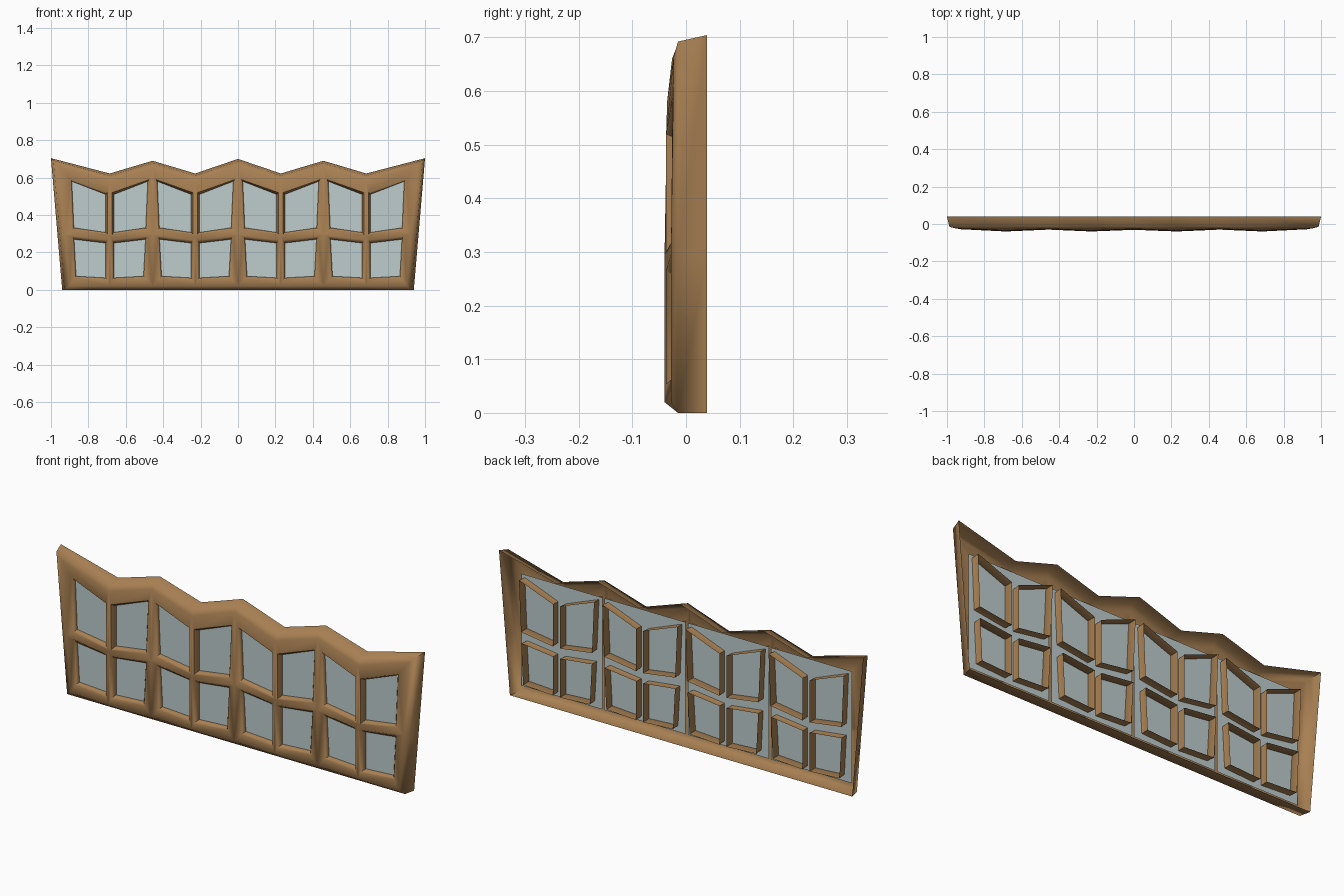
import bpy
import bmesh
import math

cube = bpy.data.objects.get("Cube")
if cube:
    bpy.data.objects.remove(cube, do_unlink=True)


def material(name, color):
    m = bpy.data.materials.new(name)
    m.use_nodes = True
    m.diffuse_color = (*color, 1)
    m.node_tree.nodes["Principled BSDF"].inputs["Base Color"].default_value = (*color, 1)
    return m


def finish(bm, name, mat):
    mesh = bpy.data.meshes.new(name)
    bm.to_mesh(mesh)
    bm.free()
    mesh.materials.append(mat)
    ob = bpy.data.objects.new(name, mesh)
    bpy.context.collection.objects.link(ob)
    return ob


wood = material("warm wood", (0.39, 0.215, 0.085))
glass = material("pale glass", (0.52, 0.61, 0.61))

BAY = 0.457          # width of one window bay
BACK = 0.039         # open rear edge of the frame
RAIL = 0.295         # height of the middle rail
TOPS = [0.70, 0.622, 0.69, 0.622, 0.704]     # crest heights from the middle outwards
FRONT = [-0.031, -0.04, -0.03, -0.04, -0.028]  # front depth of each post


def rim_point(col, row, ring):
    """Point of the column/row grid; ring 0 is the face, 1 the shoulder, 2 the rear."""
    k, side = abs(col), (1 if col > 0 else -1)
    inset = (0.04, 0.012, 0.0)[ring]
    z = (0.02 * (ring == 0), RAIL, TOPS[k] - inset)[row]
    y = (FRONT[k], -0.015, BACK)[ring]
    if row == 2 and ring == 0:
        y += 0.005
    x = k * BAY / 2
    if k == 4:
        x = 0.94 + 0.06 * z / TOPS[4] - inset
    return (x * side, y, z)


# Wooden frame: a shell with rolled edges, open at the rear
bm = bmesh.new()
cache = {}


def vert(*key):
    if key not in cache:
        cache[key] = bm.verts.new(rim_point(*key))
    return cache[key]


def bridge(a, b):
    for i in range(len(a)):
        j = (i + 1) % len(a)
        bm.faces.new((a[i], a[j], b[j], b[i]))


cols = range(-4, 5)
outline = [(c, 0) for c in cols] + [(4, 1)] + [(c, 2) for c in reversed(cols)] + [(-4, 1)]
for ring in (0, 1):
    bridge([vert(c, r, ring) for c, r in outline], [vert(c, r, ring + 1) for c, r in outline])


def opening(center, side, row):
    """Corners of one pane opening, starting at the bottom of the slim post."""
    if row:
        profile = [(0.022, 0.307), (0.192, 0.332), (0.203, 0.58), (0.022, 0.51)]
    else:
        profile = [(0.022, 0.064), (0.18, 0.073), (0.191, 0.27), (0.022, 0.25)]
    return [(center + side * x, z) for x, z in profile]


for bay in (-3, -1, 1, 3):
    for side in (-1, 1):
        edge = bay + side
        for row in (0, 1):
            corners = opening(bay * BAY / 2, side, row)
            cell = [vert(bay, row, 0), vert(edge, row, 0),
                    vert(edge, row + 1, 0), vert(bay, row + 1, 0)]
            lip, throat, rear = [], [], []
            for i, (x, z) in enumerate(corners):
                post = -side if i in (0, 3) else side
                up = 1 if i > 1 else -1
                y = FRONT[abs(bay if i in (0, 3) else edge)]
                spread = 0.016 if (i > 1 and row == 0) else 0.01
                lip.append(bm.verts.new((x + post * 0.009, y + 0.003, z + up * spread)))
                throat.append(bm.verts.new((x, -0.015, z)))
                rear.append(bm.verts.new((x + post * 0.003, 0.037, z + up * 0.003)))
            bridge(cell, lip)
            bridge(lip, throat)
            bridge(throat, rear)

bmesh.ops.recalc_face_normals(bm, faces=bm.faces)
# Make sure the shell faces outwards, judged by the front faces
if sum(f.normal.y * f.calc_area() for f in bm.faces) > 0:
    bmesh.ops.reverse_faces(bm, faces=bm.faces)
frame = finish(bm, "window_frame", wood)
bpy.context.view_layer.objects.active = frame
frame.select_set(True)
bpy.ops.object.shade_smooth_by_angle(angle=math.radians(60))

# Glass: one flat sheet per bay, passing behind the wooden bars
for name, bay in (("far_right", -3), ("near_right", -1), ("near_left", 1), ("far_left", 3)):
    bm = bmesh.new()
    half = BAY / 2 - 0.006
    x = bay * BAY / 2
    y = -0.006
    bm.faces.new([bm.verts.new(p) for p in (
        (x - half, y, 0.04), (x + half, y, 0.04), (x + half, y, 0.595), (x - half, y, 0.595))])
    finish(bm, name + "_glass", glass)
